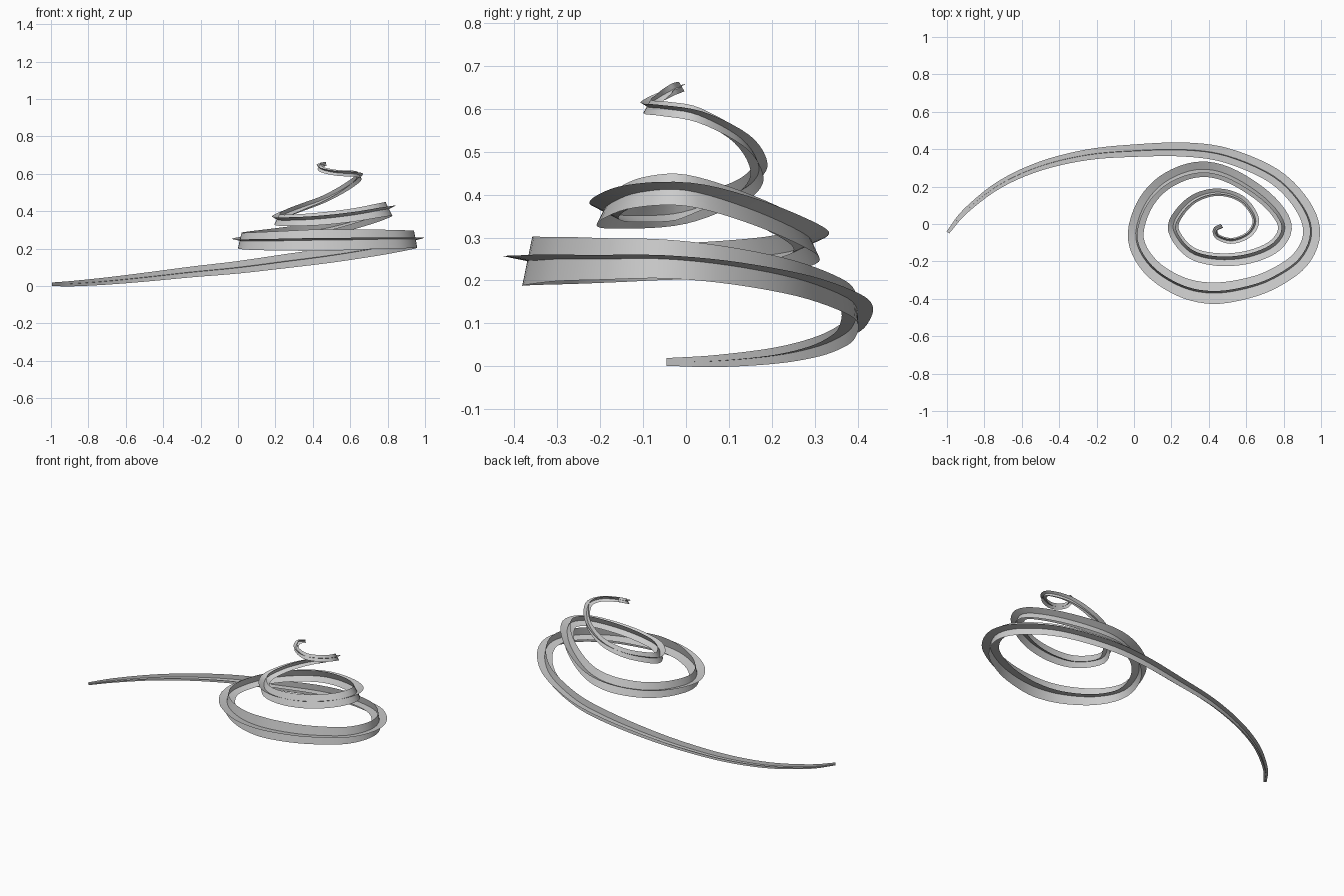
import bpy, bmesh
from math import radians, sin, cos
from mathutils import Vector

if "Cube" in bpy.data.objects:
    bpy.data.objects.remove(bpy.data.objects["Cube"])

# Centre line of the rising spiral
PATH = [Vector(p) for p in [
    (-.995, -.045, .01), (-.9, .07, .012), (-.72, .21, .025), (-.5, .31, .047), (-.25, .37, .075),
    (0, .392, .10), (.27, .398, .135), (.5, .365, .165), (.75, .255, .205), (.9, .1, .235),
    (.95, -.05, .25), (.89, -.19, .25), (.75, -.29, .25), (.6, -.345, .247), (.42, -.37, .245),
    (.25, -.335, .242), (.09, -.23, .24), (.01, -.08, .242), (.05, .09, .25), (.16, .22, .263),
    (.33, .29, .285), (.5, .265, .315), (.7, .14, .37), (.805, 0, .41), (.76, -.11, .405),
    (.62, -.175, .38), (.45, -.19, .36), (.3, -.15, .352), (.21, -.03, .355), (.25, .07, .385),
    (.34, .145, .42), (.46, .17, .465), (.58, .13, .53), (.65, .03, .585), (.62, -.05, .6),
    (.53, -.09, .605), (.45, -.07, .622), (.435, -.03, .645), (.47, -.01, .652)]]
# Half width and outward tilt, keyed by path point number
WIDTH = [(0, .009), (3, .024), (6, .038), (10, .046), (14, .059), (17, .043), (20, .046),
         (23, .041), (26, .038), (28, .032), (31, .022), (35, .018), (38, .013)]
TILT = [(0, 0), (6, 5), (10, 11), (17, 12), (20, 25), (38, 30)]
STEPS = 5


def keyed(keys, t):
    for (a, va), (b, vb) in zip(keys, keys[1:]):
        if t <= b:
            return va + (vb - va) * (t - a) / (b - a)
    return keys[-1][1]


def spline(t):
    i = min(int(t), len(PATH) - 2)
    f = t - i
    b, c = PATH[i], PATH[i + 1]
    a = PATH[i - 1] if i > 0 else b * 2 - c
    d = PATH[i + 2] if i + 2 < len(PATH) else c * 2 - b
    return 0.5 * (b * 2 + (c - a) * f + (a * 2 - b * 5 + c * 4 - d) * f**2
                  + (b * 3 - a - c * 3 + d) * f**3)


def ribbon(name, upright):
    bm = bmesh.new()
    last = None
    end = len(PATH) - 1
    for k in range(end * STEPS + 1):
        t = k / STEPS
        p = spline(t)
        tangent = (spline(min(t + .05, end)) - spline(max(t - .05, 0))).normalized()
        out = Vector((0, 0, 1)).cross(tangent).normalized()
        up = tangent.cross(out)
        a, w = radians(keyed(TILT, t)), keyed(WIDTH, t)
        d = up * cos(a) - out * sin(a) if upright else out * cos(a) + up * sin(a)
        row = [bm.verts.new(p + d * w * s) for s in (-1, 0, 1)]
        if last:
            for j in (0, 1):
                bm.faces.new((last[j], row[j], row[j + 1], last[j + 1])).smooth = True
        last = row
    me = bpy.data.meshes.new(name)
    bm.to_mesh(me)
    bm.free()
    bpy.context.collection.objects.link(bpy.data.objects.new(name, me))


# Two crossed ribbons swept along the spiral
ribbon("upright_ribbon", True)
ribbon("flat_ribbon", False)
